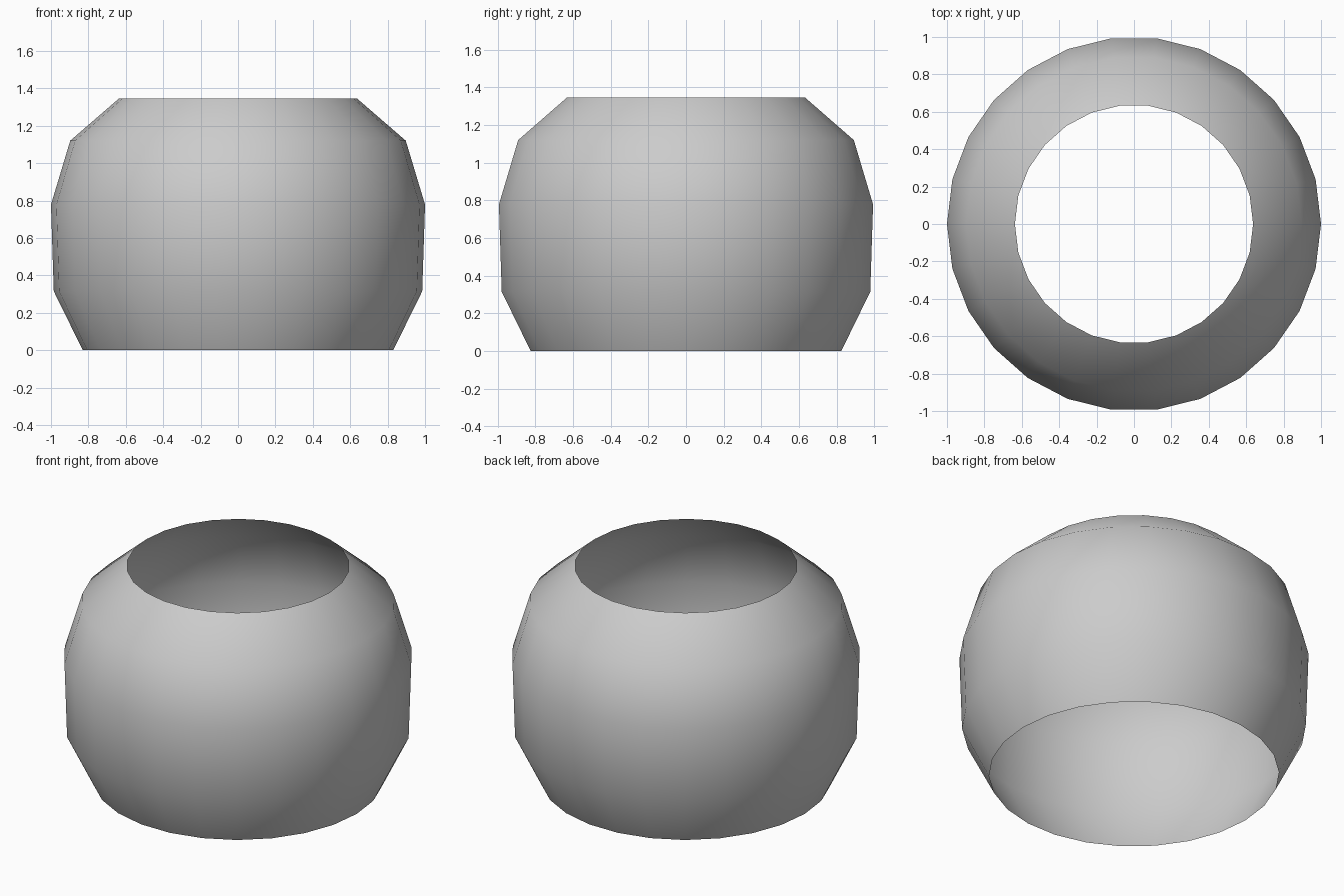
import bpy, bmesh
from math import cos, sin, tau

if "Cube" in bpy.data.objects:
    bpy.data.objects.remove(bpy.data.objects["Cube"])

SIDES = 26
# radius, height from bottom rim to top rim
PROFILE = [(0.83, 0.0), (0.985, 0.315), (1.0, 0.778), (0.897, 1.12), (0.637, 1.345)]

# Open-ended, single-walled rounded shell
bm = bmesh.new()
rings = [[bm.verts.new((r * cos(tau * i / SIDES), r * sin(tau * i / SIDES), z))
          for i in range(SIDES)] for r, z in PROFILE]
for low, high in zip(rings, rings[1:]):
    for i in range(SIDES):
        j = (i + 1) % SIDES
        face = bm.faces.new((low[i], low[j], high[j], high[i]))
        face.smooth = True

mesh = bpy.data.meshes.new("open_shell")
bm.to_mesh(mesh)
bm.free()
shell = bpy.data.objects.new("open_shell", mesh)
bpy.context.collection.objects.link(shell)
